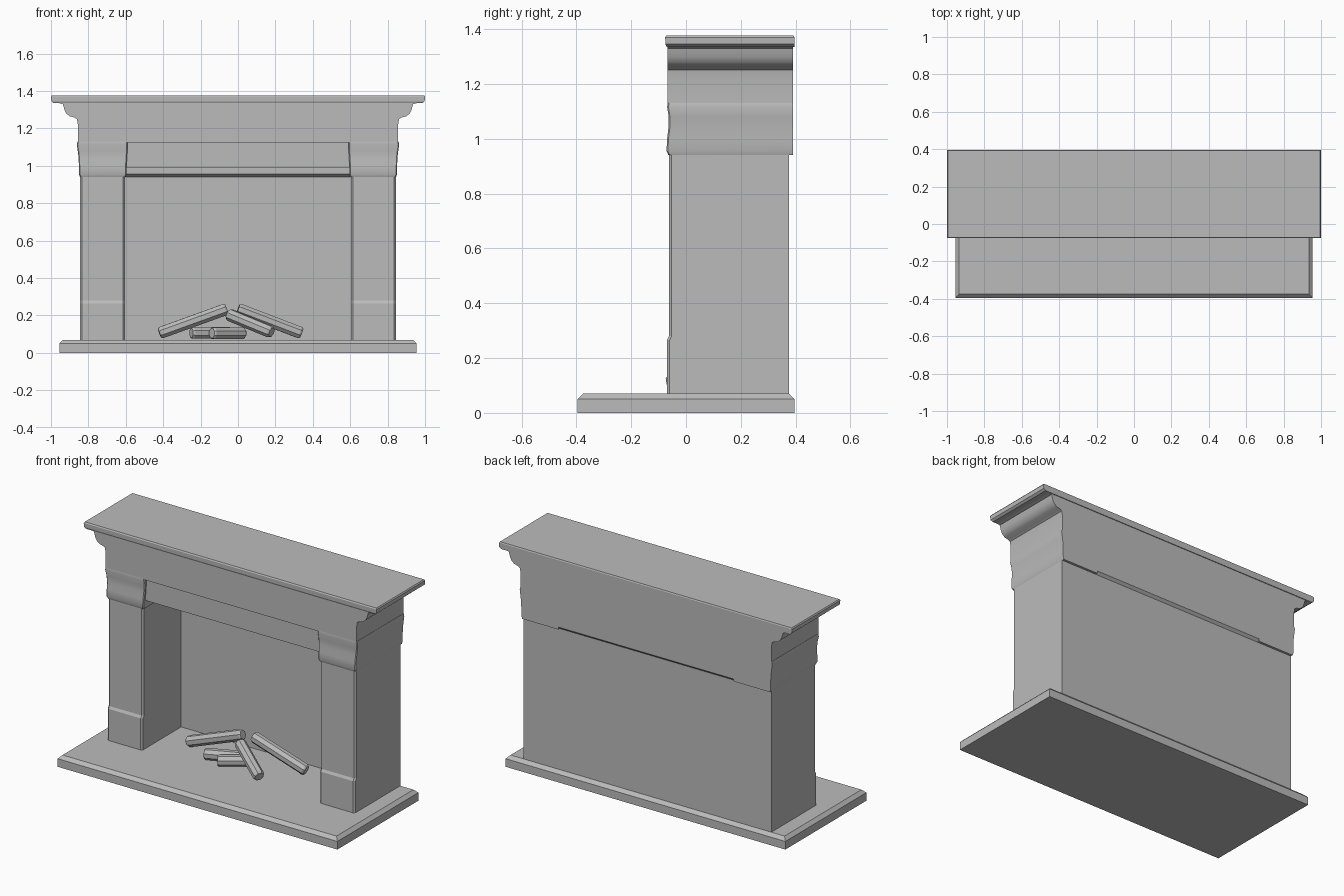
import bpy
import bmesh
import math
from mathutils import Vector

cube = bpy.data.objects.get("Cube")
if cube:
    bpy.data.objects.remove(cube)

stone = bpy.data.materials.new("grey stone")
stone.use_nodes = True
GREY = (0.5, 0.5, 0.5, 1)
stone.diffuse_color = GREY
stone.node_tree.nodes["Principled BSDF"].inputs["Base Color"].default_value = GREY

BACK = 0.39


def loft(name, loops, smooth=False):
    """Skin a stack of equal-length loops and cap both ends."""
    bm = bmesh.new()
    rings = [[bm.verts.new(p) for p in loop] for loop in loops]
    n = len(rings[0])
    for low, high in zip(rings, rings[1:]):
        for i in range(n):
            j = (i + 1) % n
            bm.faces.new((low[i], low[j], high[j], high[i]))
    bm.faces.new(rings[0])
    bm.faces.new(rings[-1])
    bmesh.ops.recalc_face_normals(bm, faces=bm.faces)
    mesh = bpy.data.meshes.new(name)
    bm.to_mesh(mesh)
    bm.free()
    mesh.materials.append(stone)
    obj = bpy.data.objects.new(name, mesh)
    bpy.context.collection.objects.link(obj)
    if smooth:
        bpy.ops.object.select_all(action='DESELECT')
        obj.select_set(True)
        bpy.context.view_layer.objects.active = obj
        bpy.ops.object.shade_smooth_by_angle(angle=math.radians(30))
    return obj


def rect(x0, x1, y0, y1, z):
    return [(x0, y0, z), (x1, y0, z), (x1, y1, z), (x0, y1, z)]


def box(name, x0, x1, y0, y1, z0, z1):
    return loft(name, [rect(x0, x1, y0, y1, z) for z in (z0, z1)])


def post_loop(side, inner, outer, front, back, z, c=0.01):
    """Plan outline of a post with chamfered front corners."""
    plan = [(inner, back), (inner, front + c), (inner + c, front),
            (outer - c, front), (outer, front + c), (outer, back)]
    return [(side * x, y, z) for x, y in plan]


# Hearth slab with chamfered top edge
loft("hearth", [rect(-w, w, -d, d, z) for w, d, z in
                [(0.955, 0.395, 0), (0.955, 0.395, 0.05), (0.935, 0.375, 0.07)]])

# Pillars with a slightly thicker plinth, and curved corbels on top
PILLAR = [(0.07, -0.07), (0.265, -0.07), (0.28, -0.062), (0.95, -0.062)]
CORBEL = [(0.94, 0.6, 0.845, -0.064), (0.955, 0.596, 0.85, -0.071),
          (1.0, 0.596, 0.851, -0.069), (1.04, 0.594, 0.852, -0.064),
          (1.08, 0.591, 0.857, -0.063), (1.115, 0.59, 0.862, -0.069),
          (1.13, 0.592, 0.858, -0.067)]
for side, label in ((1, "left"), (-1, "right")):
    loft(label + "_pillar",
         [post_loop(side, 0.605, 0.845, y, 0.375, z) for z, y in PILLAR])
    loft(label + "_corbel",
         [post_loop(side, a, b, y, BACK, z, 0.005) for z, a, b, y in CORBEL], True)

# Back wall of the firebox and the lip above it
box("back_wall", -0.61, 0.61, 0.31, 0.375, 0.07, 0.96)
loft("back_lip", [rect(-0.6, 0.6, y0, y1, z) for y0, y1, z in
                  [(0.31, 0.375, 0.94), (0.29, BACK, 0.955), (0.29, BACK, 1.0)]])

# Recessed lintel between the corbels
box("lintel", -0.6, 0.6, -0.05, BACK, 0.99, 1.13)

# Frieze and crown moulding, stepping out to both ends
CROWN = [(0.856, 1.125), (0.856, 1.22), (0.861, 1.25), (0.873, 1.258),
         (0.9, 1.265), (0.918, 1.28), (0.928, 1.3), (0.936, 1.33),
         (0.955, 1.335), (0.955, 1.345)]
outline = CROWN + [(-x, z) for x, z in reversed(CROWN)]
loft("crown_moulding", [[(x, y, z) for x, z in outline] for y in (-0.067, BACK)], True)

# Mantel shelf with softened edges
loft("mantel_shelf", [rect(-w, w, -f, b, z) for w, f, b, z in
                      [(0.985, 0.07, 0.395, 1.335), (0.998, 0.075, 0.395, 1.345),
                       (1.0, 0.076, 0.395, 1.37), (0.995, 0.072, 0.392, 1.377)]])


def log(name, start, end, radius=0.034, sides=8):
    """Faceted log between two points, with slightly bevelled ends."""
    a, b = Vector(start), Vector(end)
    axis = (b - a).normalized()
    across = axis.cross(Vector((0, 0, 1))).normalized()
    up = across.cross(axis)
    length = (b - a).length
    loops = []
    for t, r in ((0, 0.8), (0.01, 1), (length - 0.01, 1), (length, 0.8)):
        angles = [math.tau * (i + 0.5) / sides for i in range(sides)]
        loops.append([a + axis * t + radius * r * (across * math.cos(q) + up * math.sin(q))
                      for q in angles])
    loft(name, loops)


# Stacked logs
LOGS = [((-0.42, 0.115, 0.105), (-0.06, 0.135, 0.235)),
        ((0.0, 0.15, 0.235), (0.34, 0.18, 0.105)),
        ((-0.05, 0.09, 0.205), (0.18, -0.05, 0.11)),
        ((-0.25, 0.03, 0.107), (-0.04, 0.12, 0.107)),
        ((-0.14, 0.0, 0.105), (0.03, 0.12, 0.105))]
for i, (start, end) in enumerate(LOGS):
    log("log_%d" % (i + 1), start, end)
